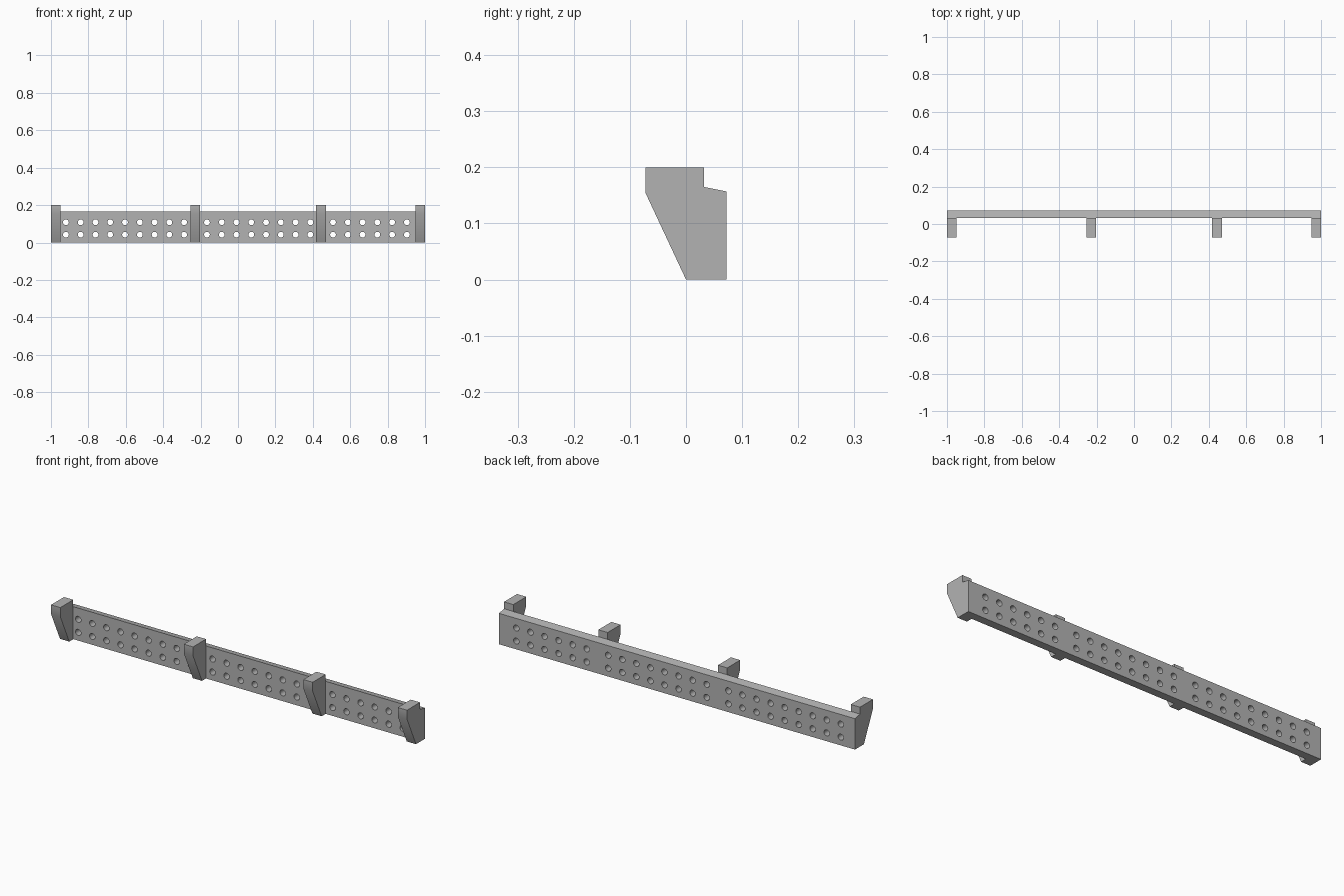
import bpy
import bmesh
from math import radians
from mathutils import Matrix

cube = bpy.data.objects.get("Cube")
if cube:
    bpy.data.objects.remove(cube, do_unlink=True)

grey = bpy.data.materials.new("plain grey")
grey.use_nodes = True
colour = (0.45, 0.45, 0.45, 1)
grey.diffuse_color = colour
grey.node_tree.nodes["Principled BSDF"].inputs["Base Color"].default_value = colour


def make_object(name, bm):
    bmesh.ops.recalc_face_normals(bm, faces=bm.faces)
    mesh = bpy.data.meshes.new(name)
    bm.to_mesh(mesh)
    bm.free()
    mesh.materials.append(grey)
    obj = bpy.data.objects.new(name, mesh)
    bpy.context.collection.objects.link(obj)
    return obj


def extrude_profile(name, profile, x0, x1):
    """Extrude a closed (y, z) profile along x."""
    bm = bmesh.new()
    face = bm.faces.new([bm.verts.new((x0, y, z)) for y, z in profile])
    ext = bmesh.ops.extrude_face_region(bm, geom=[face])["geom"]
    verts = [v for v in ext if isinstance(v, bmesh.types.BMVert)]
    bmesh.ops.translate(bm, verts=verts, vec=(x1 - x0, 0, 0))
    return make_object(name, bm)


def select_only(obj):
    bpy.ops.object.select_all(action='DESELECT')
    obj.select_set(True)
    bpy.context.view_layer.objects.active = obj


FACE_Y, BACK_Y = 0.032, 0.072

# Long panel with a slightly sloped top
panel = extrude_profile(
    "panel", [(FACE_Y, 0), (BACK_Y, 0), (BACK_Y, 0.157), (FACE_Y, 0.165)], -1, 1)

# Two rows of drilled holes, grouped between the brackets
bm = bmesh.new()
for start, count in ((-0.92, 9), (-0.166, 8), (0.508, 6)):
    for i in range(count):
        for z in (0.042, 0.108):
            place = Matrix.Translation((start + 0.079 * i, 0.052, z))
            bmesh.ops.create_cone(
                bm, cap_ends=True, segments=16, radius1=0.0155, radius2=0.0155,
                depth=0.1, matrix=place @ Matrix.Rotation(radians(90), 4, 'X'))
cutter = make_object("hole_cutter", bm)
cutter.hide_render = True
drill = panel.modifiers.new("holes", 'BOOLEAN')
drill.operation = 'DIFFERENCE'
drill.solver = 'EXACT'
drill.object = cutter
select_only(panel)
bpy.ops.object.modifier_apply(modifier=drill.name)
bpy.data.objects.remove(cutter, do_unlink=True)
bpy.ops.object.shade_smooth_by_angle(angle=radians(30))

# Tapered brackets on the front
bracket_profile = [(FACE_Y, 0), (FACE_Y, 0.2), (-0.072, 0.2), (-0.072, 0.154), (0, 0)]
for name, x in (("right_end", -0.974), ("right_middle", -0.228),
                ("left_middle", 0.444), ("left_end", 0.974)):
    bracket = extrude_profile(name + "_bracket", bracket_profile, x - 0.026, x + 0.026)
    select_only(bracket)
    bpy.ops.object.shade_smooth_by_angle(angle=radians(30))
